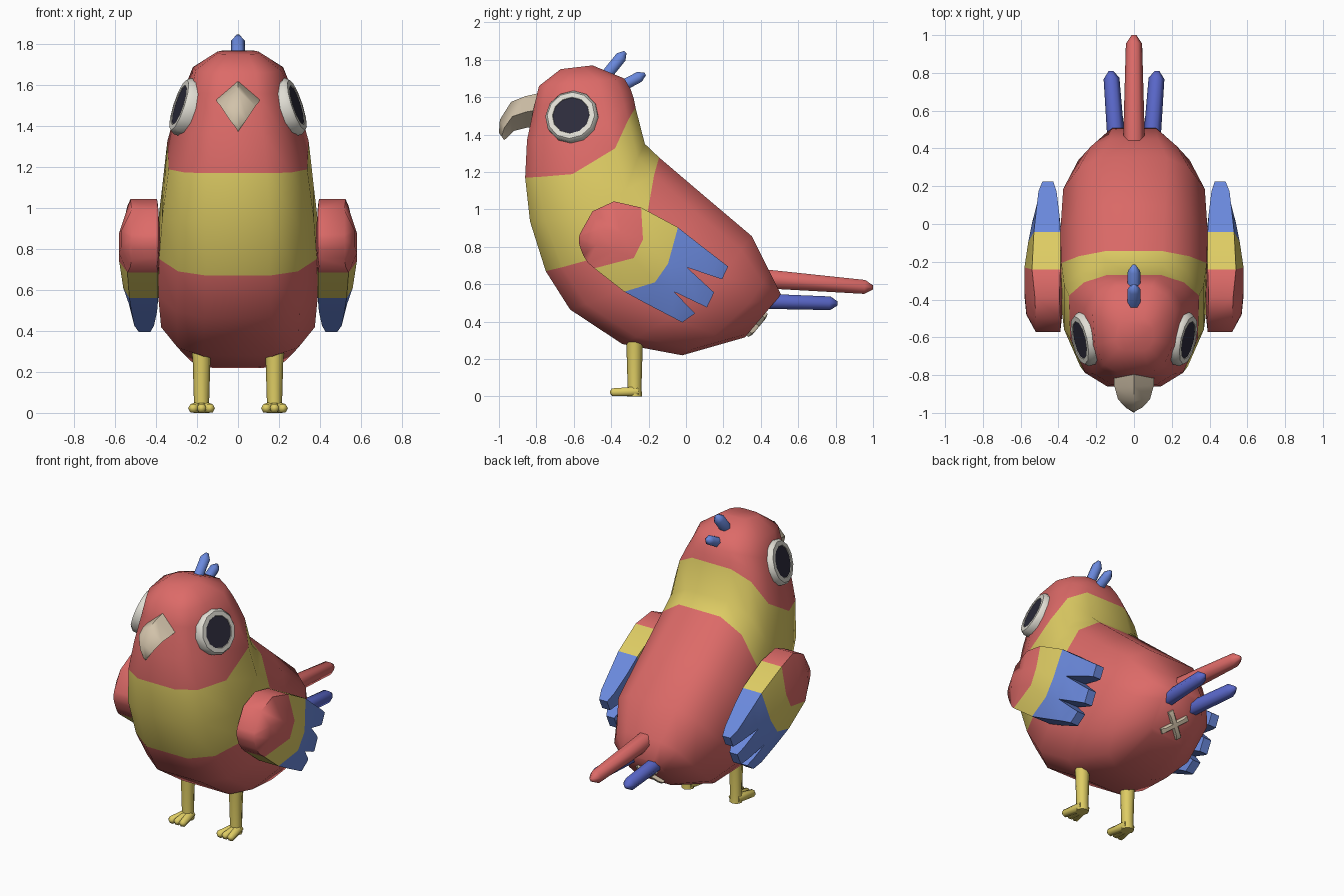
import bpy, bmesh, math
from mathutils import Vector

if "Cube" in bpy.data.objects:
    bpy.data.objects.remove(bpy.data.objects["Cube"])


def material(name, rgb):
    m = bpy.data.materials.new(name)
    m.diffuse_color = (*rgb, 1)
    m.use_nodes = True
    m.node_tree.nodes["Principled BSDF"].inputs["Base Color"].default_value = m.diffuse_color
    return m


RED = material("red plumage", (0.72, 0.145, 0.138))
YELLOW = material("yellow plumage", (0.73, 0.605, 0.127))
BLUE = material("wing blue", (0.145, 0.25, 0.72))
TAIL_BLUE = material("tail blue", (0.10, 0.135, 0.58))
BEIGE = material("beak beige", (0.64, 0.54, 0.40))
WHITE = material("eye white", (0.74, 0.72, 0.65))
DARK = material("pupil dark", (0.026, 0.025, 0.045))


def finish(name, bm, mats, angle=40):
    bmesh.ops.recalc_face_normals(bm, faces=bm.faces)
    me = bpy.data.meshes.new(name)
    bm.to_mesh(me)
    bm.free()
    for m in mats:
        me.materials.append(m)
    ob = bpy.data.objects.new(name, me)
    bpy.context.collection.objects.link(ob)
    bpy.ops.object.select_all(action='DESELECT')
    ob.select_set(True)
    bpy.context.view_layer.objects.active = ob
    bpy.ops.object.shade_smooth_by_angle(angle=math.radians(angle))
    return ob


def loft(name, rings, mats, band=lambda i: 0, angle=40, cap_mat=0):
    """Skin closed rings of equal count and cap both ends."""
    bm = bmesh.new()
    vs = [[bm.verts.new(p) for p in r] for r in rings]
    n = len(rings[0])
    for i in range(len(vs) - 1):
        for k in range(n):
            f = bm.faces.new((vs[i][k], vs[i][(k + 1) % n],
                              vs[i + 1][(k + 1) % n], vs[i + 1][k]))
            f.material_index = band(i)
    bm.faces.new(vs[0])
    bm.faces.new(vs[-1]).material_index = cap_mat
    return finish(name, bm, mats, angle)


def circle(c, axis, r, n, side=Vector((1, 0, 0))):
    axis = Vector(axis).normalized()
    u = (side - axis * side.dot(axis)).normalized()
    v = axis.cross(u)
    return [Vector(c) + u * r * math.cos(a) + v * r * math.sin(a)
            for a in (2 * math.pi * k / n for k in range(n))]


def rod(name, p0, p1, r0, r1, mat, tip=0.04, n=6):
    """Tapered rod with a blunt pointed end."""
    p0, p1 = Vector(p0), Vector(p1)
    d = (p1 - p0).normalized()
    spec = [(p0, r0), (p1 - d * tip, r1), (p1, r1 * 0.3)]
    return loft(name, [circle(c, d, r, n) for c, r in spec], [mat], angle=62)


# Body: tilted rings (front y, z, back y, z, half width, sag, flat, front narrowing)
BODY = [
    (-0.67, 1.75, -0.50, 1.77, 0.10, 0.0, 0.5, 1.0),
    (-0.786, 1.66, -0.33, 1.70, 0.22, 0.0, 0.42, 0.94),
    (-0.81, 1.56, -0.295, 1.64, 0.262, 0.03, 0.42, 0.88),
    (-0.85, 1.37, -0.28, 1.595, 0.308, 0.07, 0.42, 0.91),
    (-0.86, 1.17, -0.27, 1.545, 0.345, 0.12, 0.42, 0.98),
    (-0.834, 0.936, -0.22, 1.35, 0.37, 0.14, 0.42, 1.0),
    (-0.75, 0.67, -0.144, 1.278, 0.385, 0.16, 0.40, 1.0),
    (-0.62, 0.465, 0.10, 1.07, 0.39, 0.11, 0.42, 1.0),
    (-0.34, 0.28, 0.353, 0.856, 0.375, 0.06, 0.46, 1.0),
    (-0.02, 0.22, 0.45, 0.66, 0.295, 0.04, 0.43, 1.0),
    (0.315, 0.316, 0.508, 0.545, 0.155, 0.0, 0.75, 1.0),
]


def body_ring(fy, fz, by, bz, w, sag, flat, narrow):
    f, b = Vector((0, fy, fz)), Vector((0, by, bz))
    d = (b - f).normalized()
    down = Vector((0, d.z, -d.y)) * sag
    mid = flat + (1 - flat) * 0.6
    half = [(flat * w * narrow, f),
            (mid * w * narrow, f.lerp(b, 0.09) + down * 0.3),
            (w * narrow, f.lerp(b, 0.32) + down),
            (w, f.lerp(b, 0.70) + down * 1.05),
            (mid * w, f.lerp(b, 0.90) + down * 0.3),
            (flat * w, b)]
    return ([Vector((x, p.y, p.z)) for x, p in half] +
            [Vector((-x, p.y, p.z)) for x, p in reversed(half)])


loft("body", [body_ring(*r) for r in BODY], [RED, YELLOW],
     band=lambda i: 1 if i in (4, 5) else 0, angle=65)

# Beak: hooked diamond sections (top y, z, bottom y, z, half width)
BEAK = [
    (-0.77, 1.625, -0.77, 1.45, 0.107),
    (-0.86, 1.605, -0.85, 1.437, 0.105),
    (-0.935, 1.575, -0.92, 1.42, 0.085),
    (-0.995, 1.48, -0.948, 1.392, 0.045),
    (-1.0, 1.41, -0.972, 1.37, 0.01),
]
loft("beak", [[Vector((0, ty, tz)),
               Vector((w, (ty + by) / 2, (tz + bz) / 2)),
               Vector((0, by, bz)),
               Vector((-w, (ty + by) / 2, (tz + bz) / 2))]
              for ty, tz, by, bz, w in BEAK], [BEIGE], angle=75)

# Wing grid: rows from shoulder to feather roots, four (y, z) points each
WING = [
    [(-0.567, 0.87), (-0.572, 0.85), (-0.572, 0.82), (-0.567, 0.80)],
    [(-0.50, 0.99), (-0.47, 0.89), (-0.48, 0.81), (-0.55, 0.755)],
    [(-0.385, 1.043), (-0.35, 0.88), (-0.38, 0.78), (-0.525, 0.715)],
    [(-0.24, 1.01), (-0.23, 0.84), (-0.28, 0.74), (-0.49, 0.685)],
    [(-0.043, 0.904), (-0.096, 0.71), (-0.166, 0.61), (-0.33, 0.56)],
    [(0.05, 0.83), (0.005, 0.69), (-0.064, 0.56), (-0.21, 0.495)],
]
TIPS = [((0.225, 0.695), (0.193, 0.626)),
        ((0.15, 0.556), (0.112, 0.476)),
        ((0.048, 0.444), (-0.02, 0.396))]
# Per row: inner and outer x at the rim, then in the middle
DEPTH = [(0.39, 0.52, 0.39, 0.52), (0.39, 0.52, 0.38, 0.57),
         (0.395, 0.525, 0.38, 0.58), (0.39, 0.54, 0.38, 0.58),
         (0.39, 0.53, 0.385, 0.56), (0.395, 0.52, 0.39, 0.54)]


def wing(name, s):
    bm = bmesh.new()
    grid = []
    for row, (ri, ro, mi, mo) in zip(WING, DEPTH):
        grid.append([tuple(bm.verts.new((s * x, y, z)) for x in
                           ((ri, ro) if j in (0, 3) else (mi, mo)))
                     for j, (y, z) in enumerate(row)])

    def face(vs, m):
        bm.faces.new(vs).material_index = m

    for i in range(5):
        m = 0 if i < 3 else (1 if i == 3 else 2)
        a, b = grid[i], grid[i + 1]
        for j in range(3):
            for q in (0, 1):
                face((a[j][q], a[j + 1][q], b[j + 1][q], b[j][q]), m)
        for j in (0, 3):
            face((a[j][0], a[j][1], b[j][1], b[j][0]), m)
    for j in range(3):
        # shoulder end
        a, b = grid[0][j], grid[0][j + 1]
        face((a[0], a[1], b[1], b[0]), 0)
        # feather: a middle section, then the thin tip
        a, b = grid[5][j], grid[5][j + 1]
        for t, xs in ((0.7, (0.41, 0.506)), (1.0, (0.427, 0.485))):
            c, d = [tuple(bm.verts.new((s * x, r[0] + (p[0] - r[0]) * t,
                                        r[1] + (p[1] - r[1]) * t)) for x in xs)
                    for r, p in zip(WING[5][j:j + 2], TIPS[j])]
            for q in (0, 1):
                face((a[q], b[q], d[q], c[q]), 2)
            face((a[0], a[1], c[1], c[0]), 2)
            face((b[0], b[1], d[1], d[0]), 2)
            a, b = c, d
        face((a[0], a[1], b[1], b[0]), 2)
    finish(name, bm, [RED, YELLOW, BLUE], 60)


for s, side in ((1, "right"), (-1, "left")):
    wing(side + "_wing", s)

    # Eye: raised white rim around a dark disc
    nrm = Vector((s, -0.22, 0.33)).normalized()
    c = Vector((s * 0.264, -0.61, 1.495))
    prof = [(-0.045, 0.142), (0.008, 0.144), (0.026, 0.13), (0.027, 0.102), (0.023, 0.10)]
    loft(side + "_eye", [circle(c + nrm * h, nrm, r, 12, Vector((0, 0, 1)))
                         for h, r in prof], [WHITE, DARK], angle=50, cap_mat=1)

    # Leg, foot and three toes
    x = s * 0.178
    leg = [((x + s * 0.004, -0.272, 0.37), 0.05), ((x, -0.275, 0.25), 0.043),
           ((x, -0.275, 0.05), 0.037), ((x, -0.275, 0.0), 0.04)]
    loft(side + "_leg", [circle(p, (0, 0, 1), r, 8) for p, r in leg], [YELLOW], angle=60)
    for k in (-1, 0, 1):
        rod(f"{side}_toe_{k + 2}", (x + k * 0.012, -0.26, 0.027),
            (x + k * 0.045, -0.405, 0.022), 0.029, 0.024, YELLOW, tip=0.012)

    # Side tail feather
    rod(side + "_tail_feather", (s * 0.09, 0.38, 0.51), (s * 0.122, 0.81, 0.497),
        0.047, 0.042, TAIL_BLUE, tip=0.04)

# Middle tail feather
rod("middle_tail_feather", (0, 0.43, 0.628), (0, 1.0, 0.582), 0.058, 0.043, RED, tip=0.045)

# Crest feathers
rod("crest_front", (0, -0.44, 1.70), (0, -0.325, 1.842), 0.035, 0.035, BLUE, tip=0.035)
rod("crest_back", (0, -0.38, 1.64), (0, -0.218, 1.725), 0.035, 0.033, BLUE, tip=0.035)

# Crossed mark under the tail
slope = Vector((0, 0.64, 0.77))
out = Vector((0, 0.77, -0.64))
mid = Vector((0, 0.378, 0.386)) + out * 0.004
for s, nm in ((1, "a"), (-1, "b")):
    d = (slope + Vector((s, 0, 0))).normalized()
    w = d.cross(out) * 0.018
    rings = []
    for h, k in ((-0.02, 1.0), (0.006, 1.0), (0.014, 0.7)):
        e, l = mid + out * h, d * 0.095 * k
        rings.append([e - l - w * k, e + l - w * k, e + l + w * k, e - l + w * k])
    loft("tail_mark_" + nm, rings, [BEIGE])
